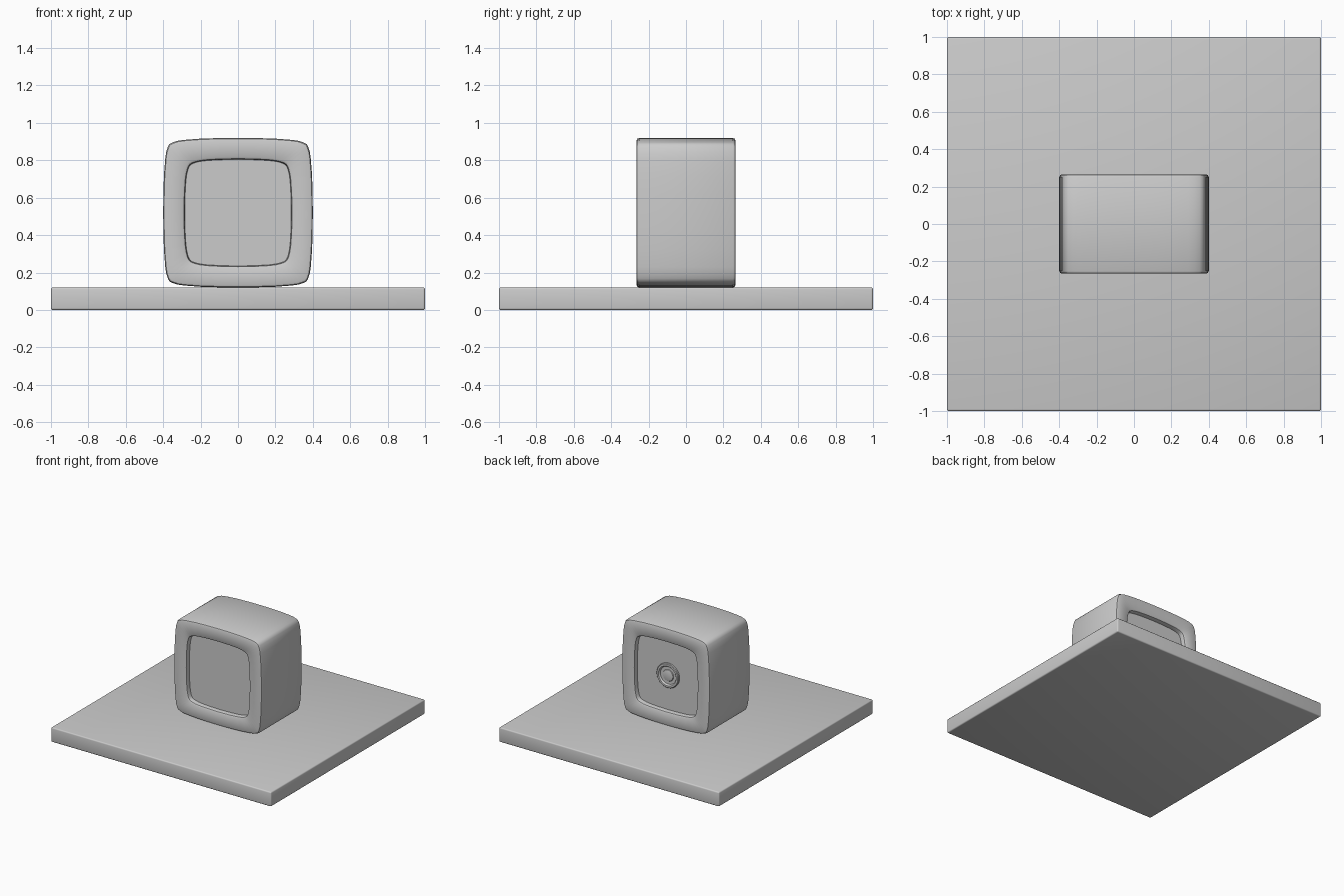
import bpy, bmesh, math

if "Cube" in bpy.data.objects:
    bpy.data.objects.remove(bpy.data.objects["Cube"])

CENTER_Z = 0.52


def finish(name, bm, angle=35):
    bmesh.ops.recalc_face_normals(bm, faces=bm.faces)
    mesh = bpy.data.meshes.new(name)
    bm.to_mesh(mesh)
    bm.free()
    obj = bpy.data.objects.new(name, mesh)
    bpy.context.collection.objects.link(obj)
    bpy.ops.object.select_all(action='DESELECT')
    bpy.context.view_layer.objects.active = obj
    obj.select_set(True)
    bpy.ops.object.shade_smooth_by_angle(angle=math.radians(angle))
    return obj


def full_loop(octant):
    """Mirror an octant (side middle to corner) into a closed soft square."""
    quarter = octant + [(b, a) for a, b in reversed(octant[:-1])]
    loop = []
    for k in range(4):
        c, s = round(math.cos(-k * math.pi / 2)), round(math.sin(-k * math.pi / 2))
        loop += [(x * c - z * s, x * s + z * c) for x, z in quarter[:-1]]
    return loop


def loft(name, rings):
    """Bridge (points, y) rings along y and cap both ends."""
    bm = bmesh.new()
    loops = [[bm.verts.new((x, y, z + CENTER_Z)) for x, z in pts] for pts, y in rings]
    n = len(loops[0])
    for a, b in zip(loops, loops[1:]):
        for i in range(n):
            j = (i + 1) % n
            bm.faces.new((a[i], a[j], b[j], b[i]))
    bm.faces.new(loops[0])
    bm.faces.new(loops[-1])
    return finish(name, bm)


def scaled(pts, f):
    return [(x * f, z * f) for x, z in pts]


# Base plate
bm = bmesh.new()
bmesh.ops.create_cube(bm, size=1)
for v in bm.verts:
    v.co = (v.co.x * 2, v.co.y * 2, v.co.z * 0.12 + 0.06)
bmesh.ops.bevel(bm, geom=bm.edges[:], offset=0.01, segments=3, profile=0.5, affect='EDGES')
finish("base_plate", bm)

# Soft square housing, with a shallow recess on the front and back
outer = full_loop([(0, .4), (.1, .399), (.2, .396), (.29, .389),
                   (.325, .384), (.352, .375), (.367, .367)])
inner = full_loop([(0, .295), (.1, .293), (.17, .289), (.21, .284),
                   (.235, .278), (.252, .272), (.264, .264)])
front = [(scaled(inner, .965), -.225), (scaled(inner, .97), -.25),
         (scaled(inner, .98), -.259), (scaled(inner, 1.01), -.265),
         (scaled(outer, .965), -.265), (scaled(outer, .988), -.261),
         (outer, -.25)]
back = [(pts, -y) for pts, y in reversed(front)]
loft("housing", front + back)

# Round knob in the back recess
knob = [(.10, 0), (.10, .014), (.095, .019), (.08, .019), (.075, .014),
        (.072, .005), (.048, .005), (.045, .011), (.04, .013)]


def circle(r, n=48):
    return [(r * math.cos(2 * math.pi * i / n), r * math.sin(2 * math.pi * i / n))
            for i in range(n)]


loft("back_knob", [(circle(r), .224 + h) for r, h in knob])
